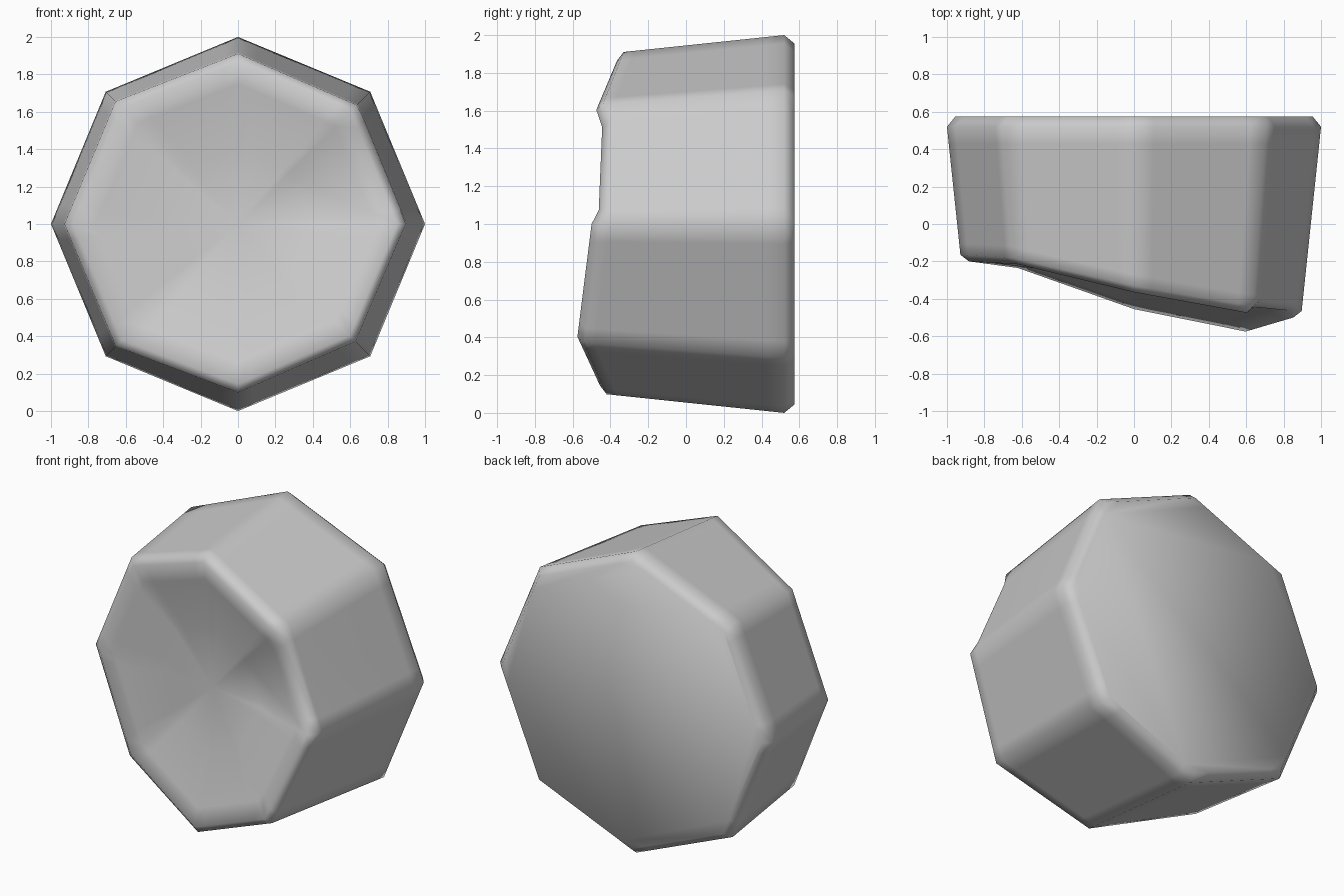
import bpy, bmesh, math

if "Cube" in bpy.data.objects:
    bpy.data.objects.remove(bpy.data.objects["Cube"])

# Rim depth at the eight corners: right, upper right, top, upper left, left, lower left, bottom, lower right
RIM_Y = [-0.465, -0.44, -0.33, -0.18, -0.165, -0.20, -0.42, -0.54]
SAG = [0.035, 0, 0, 0, 0, 0, 0, 0]        # hollow in the rim between corners
STEPS = [0.0, 0.12, 0.85]                  # corner plus support points on each side
MID_Y = sum(RIM_Y) / 8


def wall_radius(y):
    return 1 - 0.105 * (0.52 - y)


def ring(corner):
    """One loop round the octagon; corner(i) gives radius and y."""
    pts = []
    for i in range(8):
        r, y = corner(i)
        a = math.radians(45 * i)
        pts.append((r * math.cos(a), y, 1 + r * math.sin(a)))
    verts = []
    for i in range(8):
        p, q = pts[i], pts[(i + 1) % 8]
        for t in STEPS:
            verts.append([p[k] * (1 - t) + q[k] * t for k in range(3)])
    return verts


def rim_section(scale, offset, blend=1.0):
    """Scaled copy of the slanted rim, pushed along y."""
    def corner(i):
        y = RIM_Y[i]
        return wall_radius(y) * scale, MID_Y + (y - MID_Y) * blend + offset
    verts = ring(corner)
    for i in range(8):
        for j in (1, 2):
            verts[i * 3 + j][1] += SAG[i] * blend
    return verts


def wall_support(i):
    y = RIM_Y[i] + 0.06
    return wall_radius(y), y


bm = bmesh.new()
sections = [
    ring(lambda i: (0.955, 0.575)),            # flat back
    ring(lambda i: (1.0, 0.52)),               # back bevel
    ring(lambda i: (wall_radius(0.43), 0.43)), # tapered wall
    ring(wall_support),
    rim_section(1.0, 0.0),                     # rim
    rim_section(0.95, -0.035),                 # lip
    rim_section(0.82, -0.015, 0.85),           # shallow hollow front
    rim_section(0.45, 0.06, 0.5),
]
loops = [[bm.verts.new(co) for co in s] for s in sections]
for a, b in zip(loops, loops[1:]):
    for k in range(len(a)):
        n = (k + 1) % len(a)
        bm.faces.new((a[k], a[n], b[n], b[k]))
bm.faces.new(loops[0])
centre = bm.verts.new((0, MID_Y + 0.075, 1))
inner = loops[-1]
for k in range(len(inner)):
    bm.faces.new((inner[k], inner[(k + 1) % len(inner)], centre))
bmesh.ops.recalc_face_normals(bm, faces=bm.faces)
for f in bm.faces:
    f.smooth = True

mesh = bpy.data.meshes.new("octagonal_stone")
bm.to_mesh(mesh)
bm.free()
stone = bpy.data.objects.new("octagonal_stone", mesh)
bpy.context.collection.objects.link(stone)
